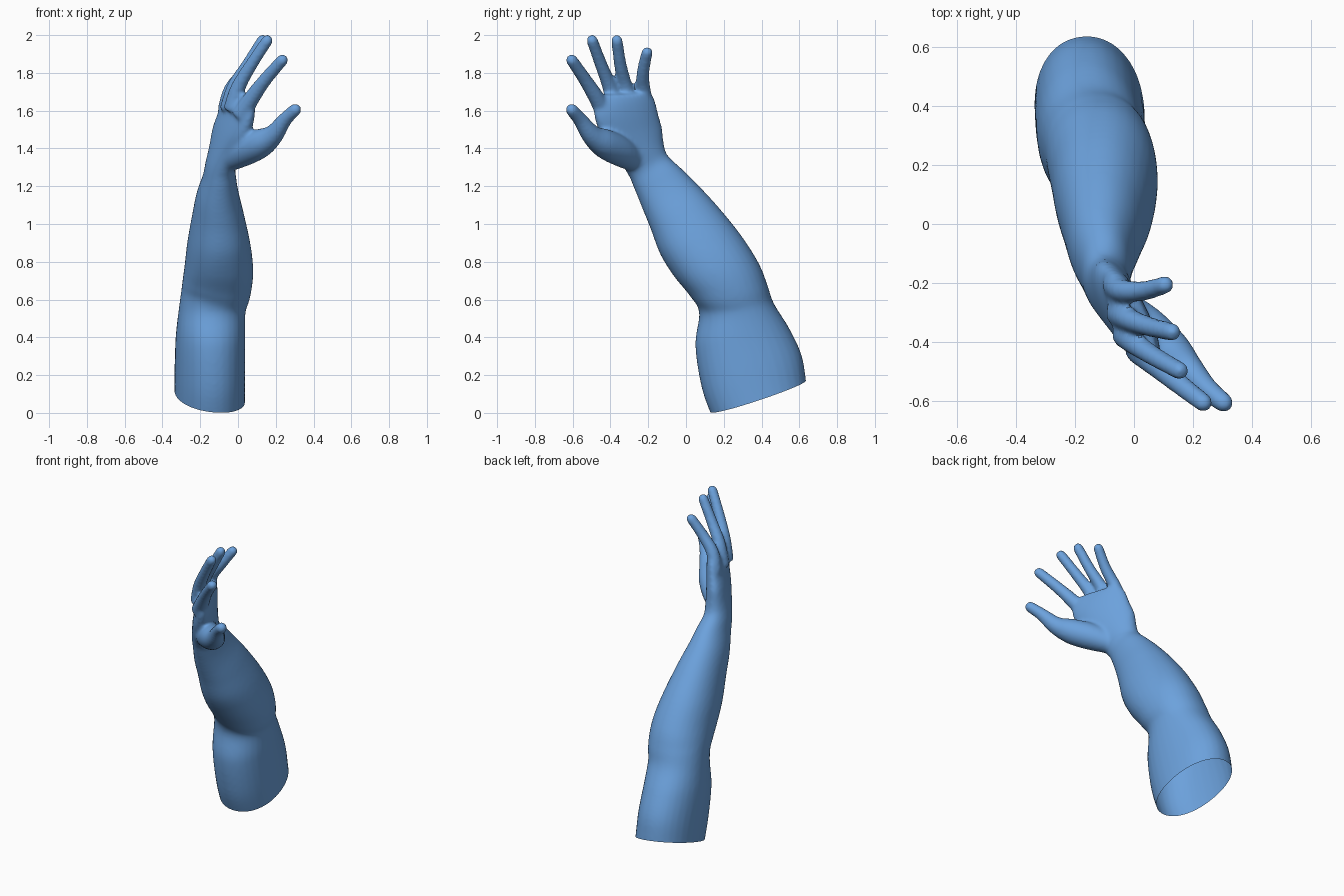
import bpy, bmesh, math
from mathutils import Vector

if "Cube" in bpy.data.objects:
    bpy.data.objects.remove(bpy.data.objects["Cube"])

skin = bpy.data.materials.new("sky_blue")
skin.diffuse_color = (0.15, 0.36, 0.72, 1)
skin.use_nodes = True
skin.node_tree.nodes["Principled BSDF"].inputs["Base Color"].default_value = skin.diffuse_color


def spline(keys, steps=6):
    """Catmull-Rom through tuples of equal length."""
    out = []
    k = [Vector(v) for v in keys]
    for i in range(len(k) - 1):
        a, b, c, d = k[max(i - 1, 0)], k[i], k[i + 1], k[min(i + 2, len(k) - 1)]
        for s in range(steps):
            t = s / steps
            out.append(0.5 * (2 * b + (c - a) * t + (2 * a - 5 * b + 4 * c - d) * t * t
                              + (3 * b - a - 3 * c + d) * t ** 3))
    return out + [k[-1]]


def tangents(cs):
    n = len(cs) - 1
    return [(cs[min(i + 1, n)] - cs[max(i - 1, 0)]).normalized() for i in range(n + 1)]


def loft(bm, rings, sides=32, power=0.94):
    """Skin rounded sections given as (centre, half axis, half axis)."""
    def bend(v):
        return math.copysign(abs(v) ** power, v)
    loops = []
    for c, u, w in rings:
        loops.append([bm.verts.new(c + u * bend(math.cos(a)) + w * bend(math.sin(a)))
                      for a in (2 * math.pi * i / sides for i in range(sides))])
    for p, q in zip(loops, loops[1:]):
        for i in range(sides):
            j = (i + 1) % sides
            bm.faces.new((p[i], p[j], q[j], q[i]))
    bm.faces.new(loops[0][::-1])
    bm.faces.new(loops[-1])


def finger(bm, keys):
    """Tapered tube with a round tip; keys are (x, y, z, radius)."""
    pts = spline(keys)
    cs = [Vector(p[:3]) for p in pts]
    rings = []
    for c, t, p in zip(cs, tangents(cs), pts):
        u = t.cross(Vector((1, 0, 0))).normalized()
        rings.append((c, u * p[3], t.cross(u) * p[3]))
    # dome over the tip
    c, u, w = rings[-1]
    t, r = tangents(cs)[-1], pts[-1][3]
    for a in (0.35, 0.7, 1.05, 1.35):
        rings.append((c + t * r * math.sin(a), u * math.cos(a), w * math.cos(a)))
    loft(bm, rings, 20, 1)


# upper arm, forearm, wrist, palm: front xyz, back xyz, half thickness
sections = [
    (-.12, .20, -.14, -.18, .65, .03, .185),
    (-.12, .13, .00, -.18, .635, .17, .185),
    (-.12, .08, .15, -.178, .61, .31, .185),
    (-.122, .05, .36, -.17, .545, .45, .182),
    (-.12, .07, .53, -.15, .465, .58, .176),
    (-.095, .02, .62, -.135, .43, .68, .183),
    (-.075, -.06, .72, -.13, .385, .79, .182),
    (-.075, -.135, .84, -.13, .29, .94, .167),
    (-.085, -.185, .97, -.125, .17, 1.09, .14),
    (-.095, -.23, 1.08, -.118, .07, 1.20, .116),
    (-.092, -.275, 1.19, -.105, -.02, 1.29, .09),
    (-.075, -.305, 1.26, -.11, -.095, 1.36, .078),
    (-.02, -.37, 1.36, -.115, -.12, 1.42, .074),
    (.035, -.445, 1.46, -.11, -.13, 1.51, .068),
    (.07, -.483, 1.57, -.09, -.148, 1.58, .06),
    (.07, -.48, 1.64, -.07, -.168, 1.66, .052),
    (.06, -.455, 1.685, -.045, -.19, 1.70, .038),
]
bm = bmesh.new()
pts = spline(sections)
centres = [(Vector(p[:3]) + Vector(p[3:6])) / 2 for p in pts]
rings = []
for c, t, p in zip(centres, tangents(centres), pts):
    u = Vector(p[:3]) - c
    rings.append((c, u, u.cross(t).normalized() * p[6]))
loft(bm, rings)

# thumb, index, middle, ring and little finger
for keys in (
    [(-.07, -.26, 1.33, .06), (.03, -.35, 1.385, .08), (.12, -.435, 1.428, .077),
     (.187, -.50, 1.472, .055), (.248, -.56, 1.552, .039), (.303, -.605, 1.605, .034)],
    [(.01, -.42, 1.57, .05), (.075, -.475, 1.67, .043), (.145, -.535, 1.765, .036), (.235, -.605, 1.868, .032)],
    [(-.03, -.37, 1.6, .05), (.0, -.402, 1.72, .04), (.068, -.448, 1.84, .034), (.155, -.497, 1.972, .031)],
    [(-.05, -.30, 1.6, .05), (-.018, -.322, 1.73, .039), (.05, -.347, 1.84, .034), (.13, -.366, 1.972, .031)],
    [(-.065, -.205, 1.6, .045), (-.038, -.226, 1.71, .039), (.035, -.226, 1.81, .034), (.105, -.206, 1.908, .031)],
):
    finger(bm, keys)
bmesh.ops.recalc_face_normals(bm, faces=bm.faces)
mesh = bpy.data.meshes.new("arm")
bm.to_mesh(mesh)
bm.free()
arm = bpy.data.objects.new("arm", mesh)
bpy.context.collection.objects.link(arm)

# fuse and soften
remesh = arm.modifiers.new("fuse", 'REMESH')
remesh.mode = 'VOXEL'
remesh.voxel_size = 0.01
soft = arm.modifiers.new("soften", 'SMOOTH')
soft.factor, soft.iterations = 0.5, 12
dg = bpy.context.evaluated_depsgraph_get()
baked = bpy.data.meshes.new_from_object(arm.evaluated_get(dg))
arm.modifiers.clear()
arm.data = baked

# slice the upper arm on a slant, leaving it open
bm = bmesh.new()
bm.from_mesh(baked)
bmesh.ops.bisect_plane(bm, geom=bm.verts[:] + bm.edges[:] + bm.faces[:], dist=1e-5,
                       plane_co=(-.12, .13, .002), plane_no=(-.12, .325, -1), clear_outer=True)
bm.to_mesh(baked)
bm.free()
baked.materials.clear()
baked.materials.append(skin)
for p in baked.polygons:
    p.material_index = 0

bpy.context.view_layer.objects.active = arm
arm.select_set(True)
bpy.ops.object.shade_smooth_by_angle(angle=math.radians(40))
